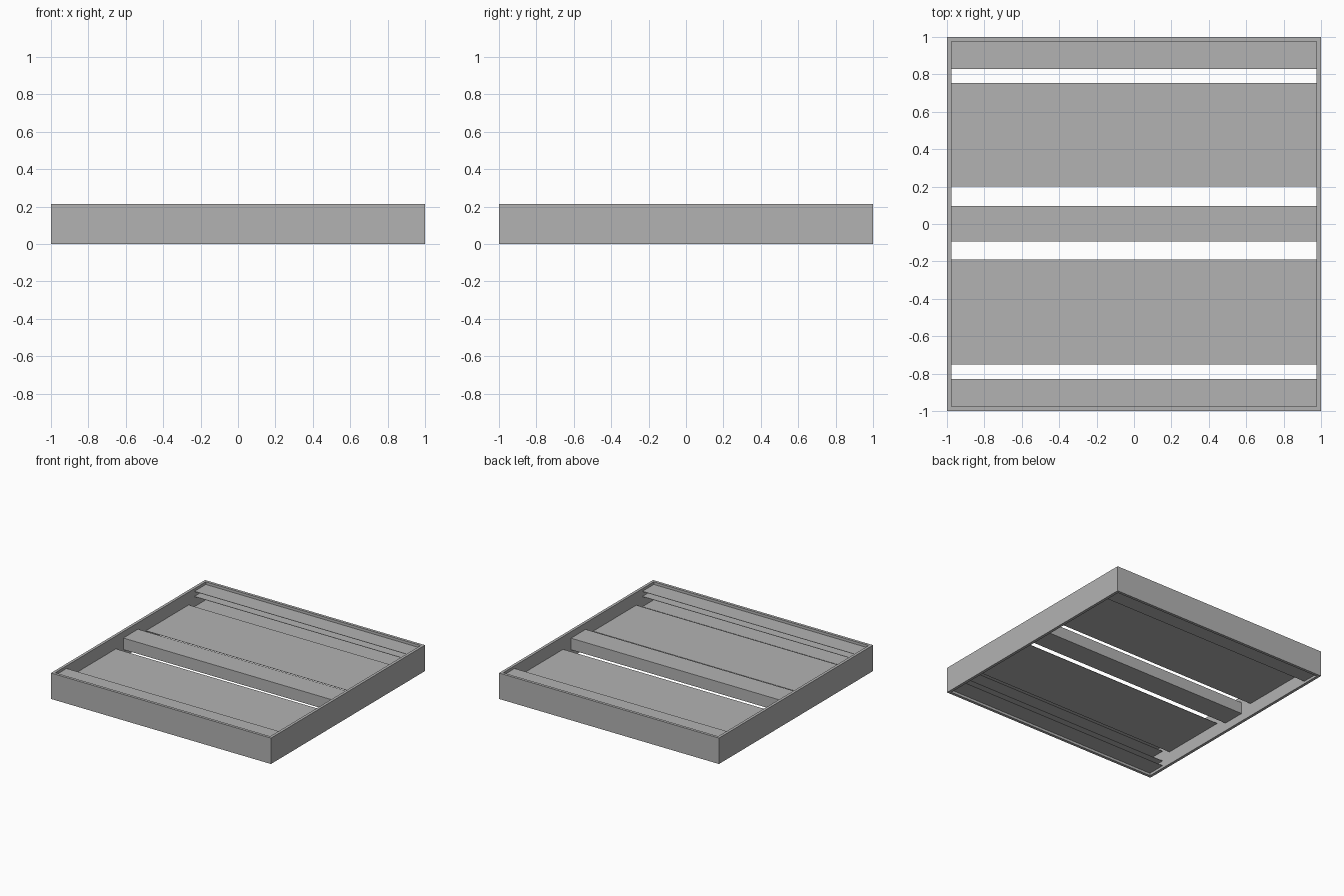
import bpy

if "Cube" in bpy.data.objects:
    bpy.data.objects.remove(bpy.data.objects["Cube"], do_unlink=True)

HEIGHT = 0.213   # overall height
INNER = 0.977    # inside face of the frame
SHEET = 0.003    # thickness of the flat panels

# Single grey finish
grey = bpy.data.materials.new("plain_grey")
grey.use_nodes = True
colour = (0.45, 0.45, 0.45, 1)
grey.diffuse_color = colour
grey.node_tree.nodes["Principled BSDF"].inputs["Base Color"].default_value = colour


def box(name, x, y, z):
    """Box spanning the given (low, high) ranges."""
    spans = (x, y, z)
    bpy.ops.mesh.primitive_cube_add(size=1, location=[sum(s) / 2 for s in spans])
    ob = bpy.context.object
    ob.name = name
    ob.scale = [s[1] - s[0] for s in spans]
    bpy.ops.object.transform_apply(location=False, rotation=False, scale=True)
    ob.data.materials.append(grey)
    return ob


def sheet(name, y, z):
    """Thin panel running across the full inside width."""
    return box(name, (-INNER, INNER), y, (z - SHEET / 2, z + SHEET / 2))


# Outer frame: square tube cut from a capless box with solid walls
bpy.ops.mesh.primitive_cylinder_add(vertices=4, radius=2 ** 0.5, depth=HEIGHT,
                                    end_fill_type='NOTHING',
                                    location=(0, 0, HEIGHT / 2),
                                    rotation=(0, 0, 0.785398))
frame = bpy.context.object
frame.name = "outer_frame"
bpy.ops.object.transform_apply(location=False, rotation=True, scale=False)
frame.data.materials.append(grey)
walls = frame.modifiers.new("walls", 'SOLIDIFY')
walls.thickness = 1 - INNER
walls.offset = -1
walls.use_even_offset = True

# Central beam
box("centre_beam", (-INNER, INNER), (-0.093, 0.097), (0.065, 0.16))

# Wide panels at mid height
sheet("front_panel", (-0.75, -0.19), HEIGHT / 2)
sheet("back_panel", (0.2, 0.755), HEIGHT / 2)

# Edge strips, stacked in pairs along the front and back walls
for side, y in (("front", (-INNER, -0.83)), ("back", (0.83, INNER))):
    for level, z in (("bottom", 0.022), ("lower", 0.063),
                     ("upper", 0.148), ("top", 0.19)):
        sheet(f"{side}_{level}_strip", y, z)
